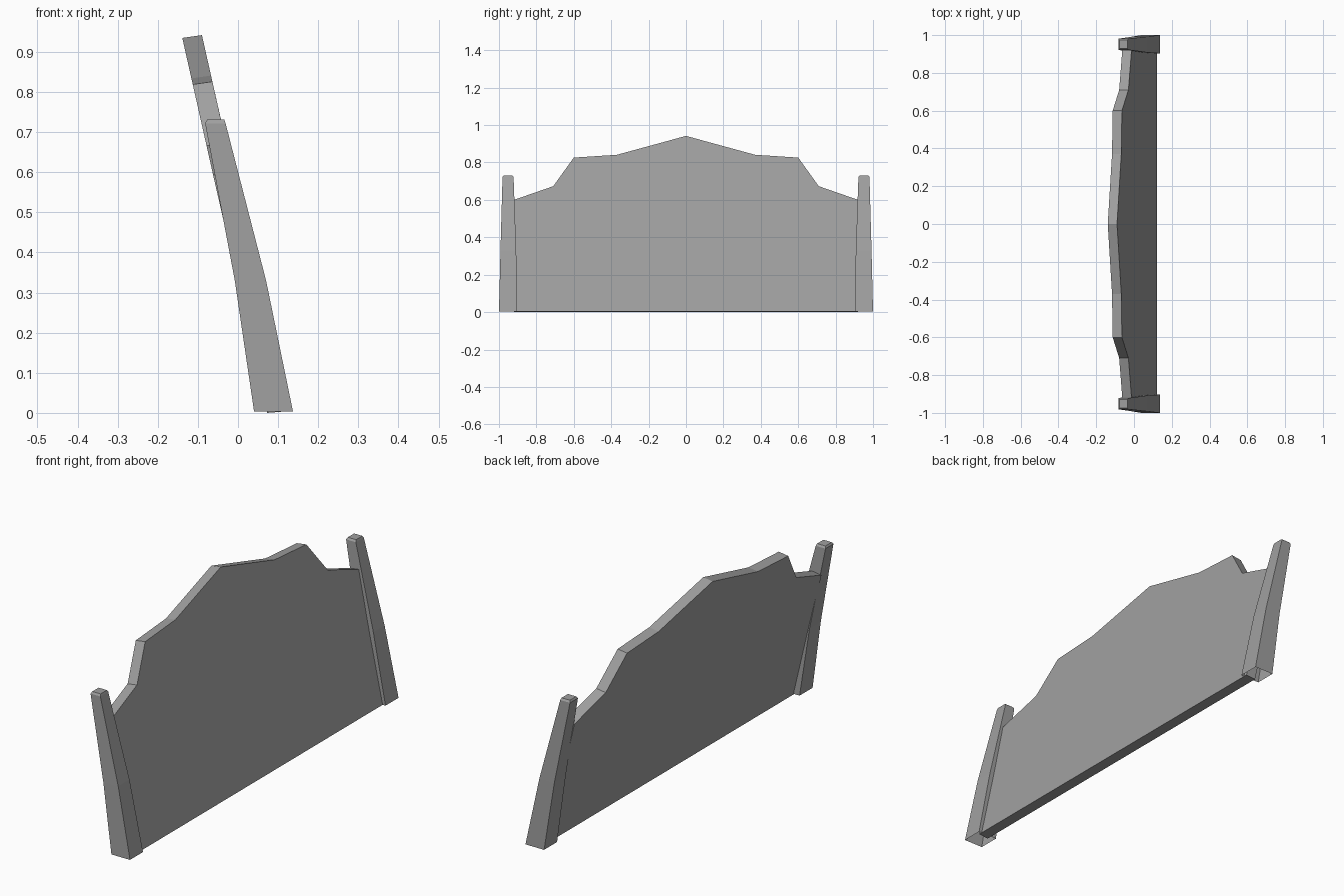
import bpy
import bmesh

cube = bpy.data.objects.get("Cube")
if cube:
    bpy.data.objects.remove(cube, do_unlink=True)

GREY = (0.35, 0.35, 0.35, 1)
stone = bpy.data.materials.new("stone grey")
stone.use_nodes = True
stone.diffuse_color = GREY
stone.node_tree.nodes["Principled BSDF"].inputs["Base Color"].default_value = GREY


def finish(name, bm):
    bmesh.ops.recalc_face_normals(bm, faces=bm.faces)
    mesh = bpy.data.meshes.new(name)
    bm.to_mesh(mesh)
    bm.free()
    mesh.materials.append(stone)
    obj = bpy.data.objects.new(name, mesh)
    bpy.context.collection.objects.link(obj)
    return obj


# Leaning panel: mirrored crest outline, extruded through its thickness
half = [(0.92, 0), (0.92, 0.6), (0.71, 0.673), (0.6, 0.826), (0.37, 0.841)]
outline = half + [(0, 0.942)] + [(-y, z) for y, z in reversed(half)]
LEAN = 0.225
bm = bmesh.new()
front = [bm.verts.new((0.122 - LEAN * z, y, max(z, 0.004))) for y, z in outline]
back = [bm.verts.new((v.co.x - 0.049, v.co.y, max(v.co.z - 0.007, 0))) for v in front]
bm.faces.new(front)
bm.faces.new(back[::-1])
for i in range(len(front)):
    j = (i + 1) % len(front)
    bm.faces.new((front[i], back[i], back[j], front[j]))
finish("panel", bm)

# Tapered, bent end posts, open underneath: back x, front x, inner y, outer y, z
sections = [
    (0.04, 0.137, 0.903, 1.0, 0.004),
    (-0.008, 0.07, 0.908, 0.992, 0.33),
    (-0.082, -0.031, 0.922, 0.981, 0.722),
    (-0.077, -0.034, 0.928, 0.975, 0.731),
]
for name, side in (("left_end_post", 1), ("right_end_post", -1)):
    bm = bmesh.new()
    rings = []
    for x0, x1, y0, y1, z in sections:
        corners = [(x0, y0), (x1, y0), (x1, y1), (x0, y1)]
        rings.append([bm.verts.new((x, side * y, z)) for x, y in corners])
    for low, high in zip(rings, rings[1:]):
        for i in range(4):
            j = (i + 1) % 4
            bm.faces.new((low[i], low[j], high[j], high[i]))
    bm.faces.new(rings[-1])
    finish(name, bm)
